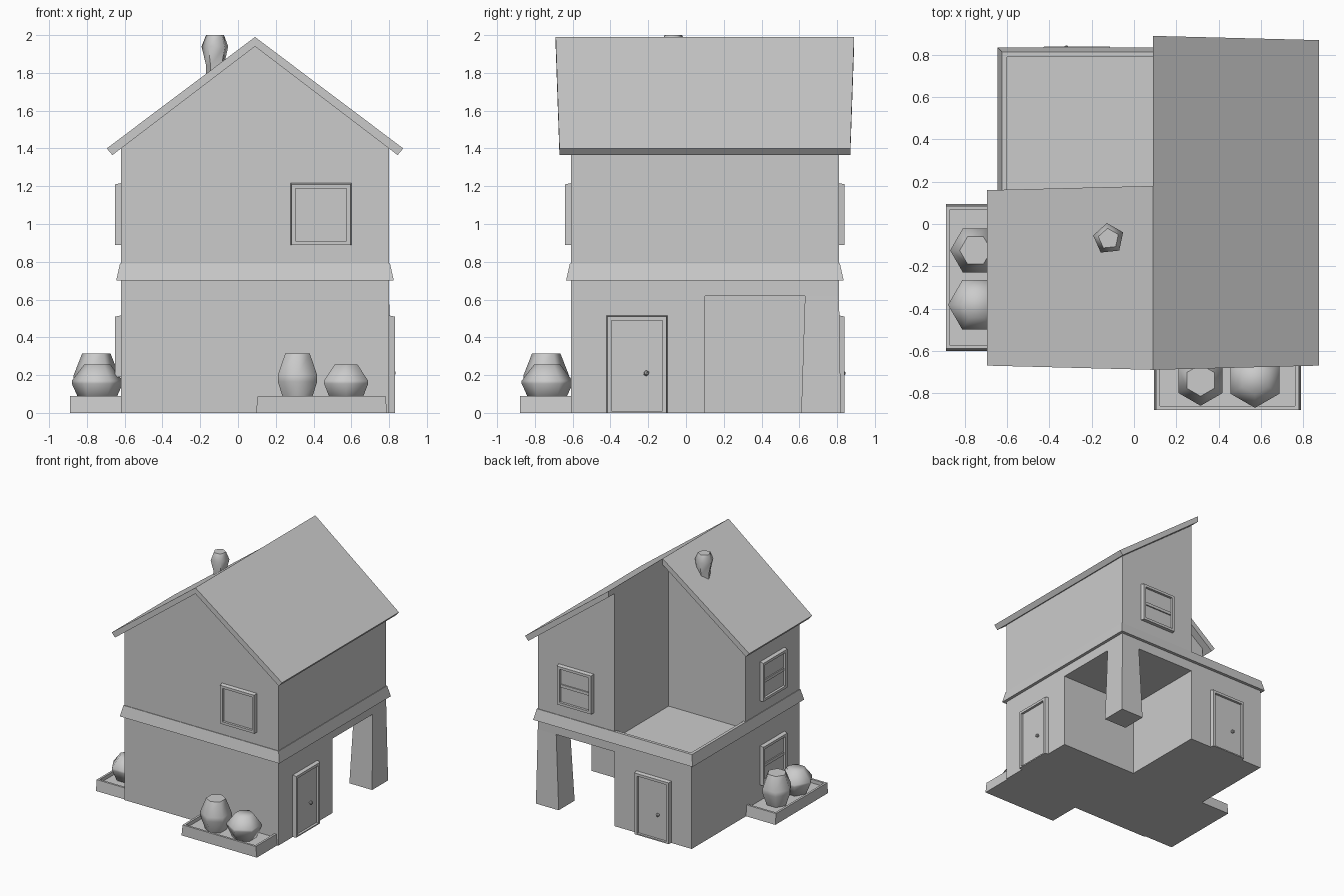
import bpy, bmesh, math
from mathutils import Matrix, Vector

cube = bpy.data.objects.get("Cube")
if cube:
    bpy.data.objects.remove(cube, do_unlink=True)

CX, CY, HALF = 0.09, 0.10, 0.71   # house centre and half width
GREY = (0.6, 0.6, 0.6, 1)
grey = bpy.data.materials.new("plain_grey")
grey.use_nodes = True
grey.diffuse_color = GREY
grey.node_tree.nodes["Principled BSDF"].inputs["Base Color"].default_value = GREY
parts = []


def finish(name, bm, angle=None, smooth=35):
    """Turn a bmesh into an object; with an angle, swing it to that side of the house."""
    if angle is not None:
        turn = Matrix.Translation((CX, CY, 0)) @ Matrix.Rotation(math.radians(angle), 4, 'Z')
        bm.transform(turn)
    bmesh.ops.recalc_face_normals(bm, faces=bm.faces)
    mesh = bpy.data.meshes.new(name)
    bm.to_mesh(mesh)
    bm.free()
    mesh.materials.append(grey)
    obj = bpy.data.objects.new(name, mesh)
    bpy.context.collection.objects.link(obj)
    parts.append((obj, smooth))
    return obj


def sweep(points, offset):
    """Extrude a flat outline along an offset."""
    bm = bmesh.new()
    face = bm.faces.new([bm.verts.new(p) for p in points])
    new = bmesh.ops.extrude_face_region(bm, geom=[face])["geom"]
    bmesh.ops.translate(bm, vec=offset,
                        verts=[v for v in new if isinstance(v, bmesh.types.BMVert)])
    return bm


def box(x0, x1, y0, y1, z0, z1):
    return sweep([(x0, y0, z0), (x1, y0, z0), (x1, y1, z0), (x0, y1, z0)], (0, 0, z1 - z0))


def hollow(bm, direction, rim, depth):
    """Inset the face looking in a direction and sink it."""
    bmesh.ops.recalc_face_normals(bm, faces=bm.faces)
    face = max(bm.faces, key=lambda f: f.normal.dot(Vector(direction)))
    bmesh.ops.inset_region(bm, faces=[face], thickness=rim)
    inner = bmesh.ops.extrude_face_region(bm, geom=[face])["geom"]
    bmesh.ops.translate(bm, vec=-depth * Vector(direction),
                        verts=[v for v in inner if isinstance(v, bmesh.types.BMVert)])
    bmesh.ops.delete(bm, geom=[face], context='FACES')


def lathe(rings, sides, centre, start):
    """Stack of polygon rings (radius, height) with flat caps."""
    bm = bmesh.new()
    loops = []
    for r, z in rings:
        angles = [start + math.tau * i / sides for i in range(sides)]
        loops.append([bm.verts.new((centre[0] + r * math.cos(a),
                                    centre[1] + r * math.sin(a), z)) for a in angles])
    for low, high in zip(loops, loops[1:]):
        for i in range(sides):
            j = (i + 1) % sides
            bm.faces.new((low[i], low[j], high[j], high[i]))
    bm.faces.new(loops[0][::-1])
    bm.faces.new(loops[-1])
    return bm


W, E, S, N = CX - HALF, CX + HALF, CY - HALF, CY + HALF

# Ground floor: L-shaped rooms, corner post and flat ceiling over the open bay
outline = [(W, S), (E, S), (E, CY), (CX, CY), (CX, N), (W, N)]
finish("ground_floor_walls", sweep([(x, y, 0) for x, y in outline], (0, 0, 0.62)))
post = box(0.6, E + 0.01, 0.61, N + 0.01, 0, 0.62)
for v in post.verts:
    if v.co.z > 0.3:
        v.co.x = min(max(v.co.x, 0.63), E)
        v.co.y = min(max(v.co.y, 0.63), N)
finish("corner_post", post)
finish("floor_slab", box(W, E, S, N, 0.62, 0.73))

# Band around the house, which is also the terrace parapet
band = bmesh.new()
corners = [(-1, -1), (1, -1), (1, 1), (-1, 1)]
section = [(0.735, 0.70), (0.715, 0.79), (0.69, 0.79), (0.69, 0.70)]
rows = [[band.verts.new((CX + h * sx, CY + h * sy, z)) for h, z in section] for sx, sy in corners]
for i in range(4):
    a, b = rows[i], rows[(i + 1) % 4]
    for k in range(4):
        m = (k + 1) % 4
        band.faces.new((a[k], b[k], b[m], a[m]))
finish("floor_band", band, smooth=30)

# Upper floor and roof: two half gables, the one at -x shorter to leave the terrace
for side, label, back in ((-1, "right", CY), (1, "left", N)):
    wall = [(0, 0.70), (HALF, 0.70), (HALF, 1.41), (0, 1.955)]
    finish(f"upper_walls_{label}",
           sweep([(CX + side * u, S, z) for u, z in wall], (0, back - S, 0)))
    slab = [(0, 1.99), (0.785, 1.40), (0.755, 1.365), (0, 1.94)]
    front, rear = S - 0.06, back + 0.06
    roof = sweep([(CX + side * u, front, z) for u, z in slab], (0, rear - front, 0))
    for v in roof.verts:
        if abs(v.co.x - CX) < 0.01:      # ridge reaches out further than the eaves
            v.co.y += 0.02 if v.co.y > 0 else -0.02
    finish(f"roof_{label}", roof)

# Chimney
finish("chimney", lathe([(0.05, 1.74), (0.05, 1.84), (0.075, 1.94), (0.05, 2.0)],
                        5, (-0.12, -0.07), math.radians(24)), smooth=70)


def opening(name, angle, u, z0, z1, door=False):
    """Raised frame with a sunken panel."""
    bm = box(u - 0.165, u + 0.165, -HALF - 0.03, -HALF + 0.02, z0, z1)
    for v in bm.verts:
        if v.co.y < -HALF:               # frame narrows a little at the front
            v.co.x = u + (v.co.x - u) * 0.95
            v.co.z -= 0.01 if v.co.z > z0 + 0.1 else 0
    hollow(bm, (0, -1, 0), 0.03, 0.02)
    if door:
        for v in bm.verts:
            if 0.01 < v.co.z < 0.1:      # low threshold
                v.co.z = 0.01
    finish(name, bm, angle)


# Windows, some with a crossbar
windows = [("front_window", 0, 0.35, 0.89, False), ("back_window", 180, -0.355, 0.89, True),
           ("right_upper_window", -90, 0.35, 0.89, True),
           ("right_lower_window", -90, 0.35, 0.19, True)]
for name, angle, u, z, bar in windows:
    opening(name, angle, u, z, z + 0.33)
    if bar:
        finish(name + "_bar", box(u - 0.13, u + 0.13, -HALF - 0.02, -HALF, z + 0.145, z + 0.17), angle)

# Doors with knobs
for name, angle, u in (("left_door", 90, -0.36), ("back_door", 180, 0.36)):
    opening(name, angle, u, 0, 0.52, door=True)
    knob = bmesh.new()
    bmesh.ops.create_icosphere(knob, subdivisions=1, radius=0.016,
                               matrix=Matrix.Translation((u + 0.05, -HALF - 0.02, 0.21)))
    finish(name + "_knob", knob, angle)

# Planters with two shrubs each
for label, angle in (("front", 0), ("right", -90)):
    tray = box(0.005, 0.70, -HALF - 0.27, -HALF + 0.02, 0, 0.09)
    for v in tray.verts:
        if v.co.z > 0.05:
            v.co.x = min(max(v.co.x, 0.015), 0.69)
    hollow(tray, (0, 0, 1), 0.025, 0.03)
    finish(f"{label}_planter", tray, angle)
    tall = [(0.08, 0.055), (0.12, 0.165), (0.12, 0.20), (0.075, 0.315)]
    wide = [(0.09, 0.055), (0.135, 0.155), (0.135, 0.17), (0.07, 0.255)]
    for kind, rings, spot in (("tall", tall, (0.225, -0.84)), ("wide", wide, (0.4825, -0.835))):
        finish(f"{label}_{kind}_shrub", lathe(rings, 6, spot, -math.pi / 2), angle, smooth=70)

# Smooth shading with sharp corners kept
for obj, angle in parts:
    bpy.ops.object.select_all(action='DESELECT')
    obj.select_set(True)
    bpy.context.view_layer.objects.active = obj
    bpy.ops.object.shade_smooth_by_angle(angle=math.radians(angle))
